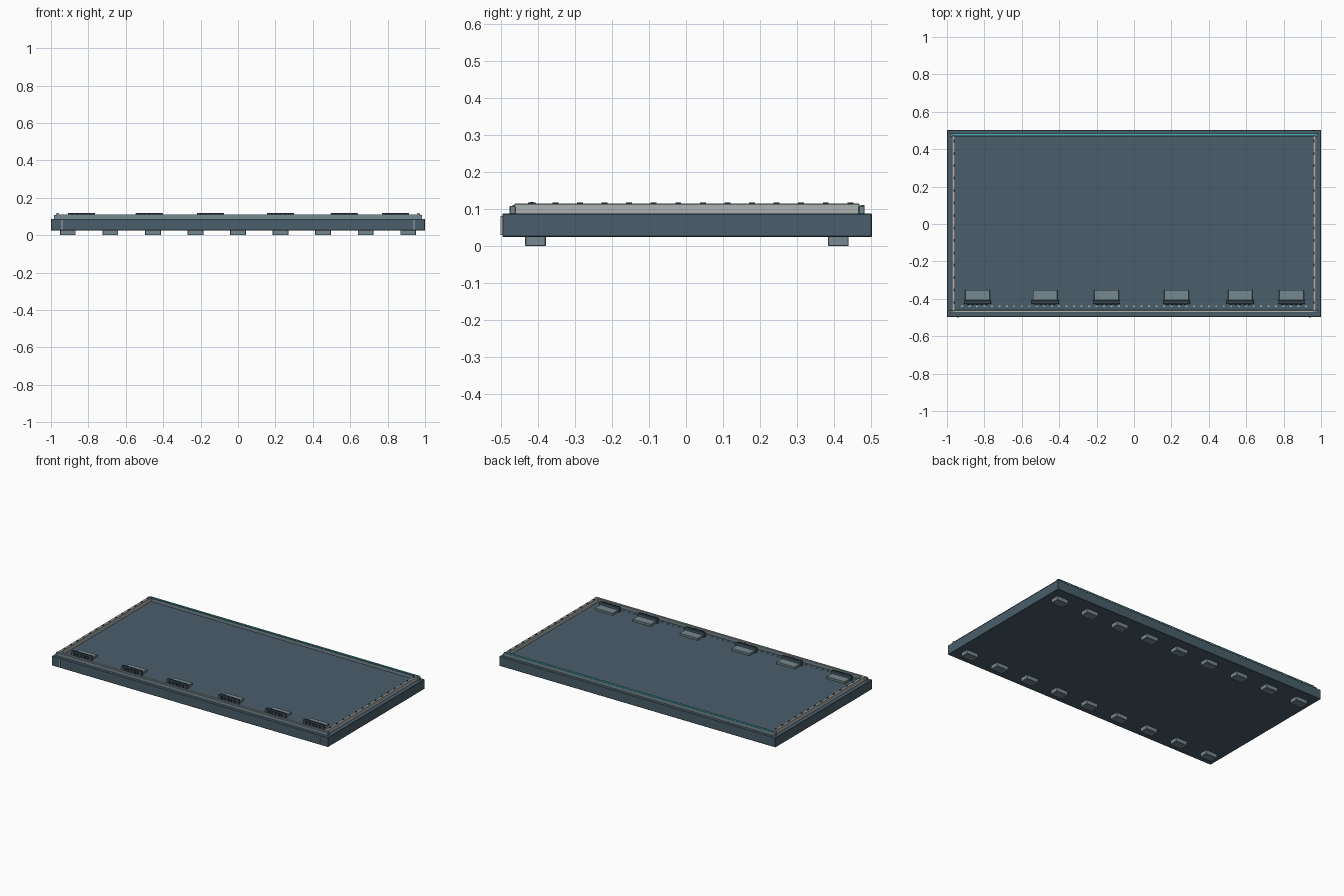
import bpy
import bmesh

cube = bpy.data.objects.get("Cube")
if cube:
    bpy.data.objects.remove(cube, do_unlink=True)


def material(name, r, g, b):
    m = bpy.data.materials.new(name)
    m.use_nodes = True
    m.diffuse_color = (r, g, b, 1)
    m.node_tree.nodes["Principled BSDF"].inputs["Base Color"].default_value = (r, g, b, 1)
    return m


SLATE = material("slate blue", 0.068, 0.112, 0.145)
STEEL = material("steel grey", 0.18, 0.25, 0.28)
SILVER = material("light silver", 0.42, 0.44, 0.44)
DARK = material("dark slate", 0.025, 0.04, 0.05)
TEAL = material("teal light", 0.05, 0.46, 0.5)


def boxes(name, mat, ranges, bevel=0):
    """One object made of boxes, each given as x, y and z ranges."""
    bm = bmesh.new()
    for spans in ranges:
        made = bmesh.ops.create_cube(bm, size=1)
        for v in made["verts"]:
            v.co = [(a + b) / 2 + c * (b - a) for c, (a, b) in zip(v.co, spans)]
    mesh = bpy.data.meshes.new(name)
    bm.to_mesh(mesh)
    bm.free()
    mesh.materials.append(mat)
    ob = bpy.data.objects.new(name, mesh)
    bpy.context.collection.objects.link(ob)
    if bevel:
        mod = ob.modifiers.new("edge", "BEVEL")
        mod.width = bevel
        mod.segments = 1
    return ob


def around(c, half):
    return (c - half, c + half)


TOP = 0.088

# Main slab
boxes("slab", SLATE, [((-1, 1), (-0.497, 0.503), (0.025, TOP))], 0.002)

# Two rows of feet
boxes("feet", STEEL, [(around(i * 0.2275, 0.042), around(y, 0.028), (0, 0.027))
                      for i in range(-4, 5) for y in (-0.407, 0.412)], 0.002)

# Long rails at front and back, with a light strip on each
boxes("long_rails", STEEL, [((-0.985, 0.985), around(y, 0.008), (TOP - 0.002, 0.109))
                            for y in (-0.469, 0.475)], 0.002)
boxes("front_strip", SILVER, [((-0.97, 0.97), around(-0.466, 0.004), (0.108, 0.112))])
boxes("back_light_strip", TEAL, [((-0.97, 0.975), around(0.479, 0.004), (0.108, 0.112))])
boxes("back_shadow_strip", SLATE, [((-0.97, 0.97), around(0.471, 0.004), (0.108, 0.110))])

# Side rails with a row of studs
boxes("side_rails", SILVER, [(around(s * 0.965, 0.009), (-0.465, 0.47), (TOP - 0.002, 0.115))
                             for s in (-1, 1)], 0.002)
boxes("rail_studs", DARK, [(around(s * 0.962, 0.003), around(-0.42 + i * 0.0665, 0.008), (0.114, 0.118))
                           for s in (-1, 1) for i in range(14)])

# Upright marks at the ends of the front face
boxes("front_marks", SILVER, [(around(s * 0.94, 0.003), (-0.502, -0.496), (0.03, 0.082))
                              for s in (-1, 1)])

# Row of small pins behind the front rail
boxes("front_pins", SILVER, [(around(i * 0.04, 0.005), around(-0.44, 0.004), (TOP - 0.002, 0.094))
                             for i in range(-23, 24)])

# Connector blocks: low plate, taller toothed housing in front
centres = (-0.837, -0.475, -0.147, 0.227, 0.568, 0.842)
boxes("connector_plates", STEEL, [(around(x, 0.066), (-0.408, -0.352), (TOP - 0.002, 0.102))
                                  for x in centres], 0.002)
boxes("connector_housings", SLATE, [(around(x, 0.073), (-0.428, -0.406), (TOP - 0.002, 0.118))
                                    for x in centres], 0.002)
boxes("connector_teeth", DARK, [(around(x + i * 0.024, 0.007), (-0.434, -0.427), (TOP, 0.115))
                                for x in centres for i in range(-2, 3)])
boxes("connector_caps", DARK, [(around(x, 0.068), (-0.421, -0.413), (0.117, 0.12))
                               for x in centres])
